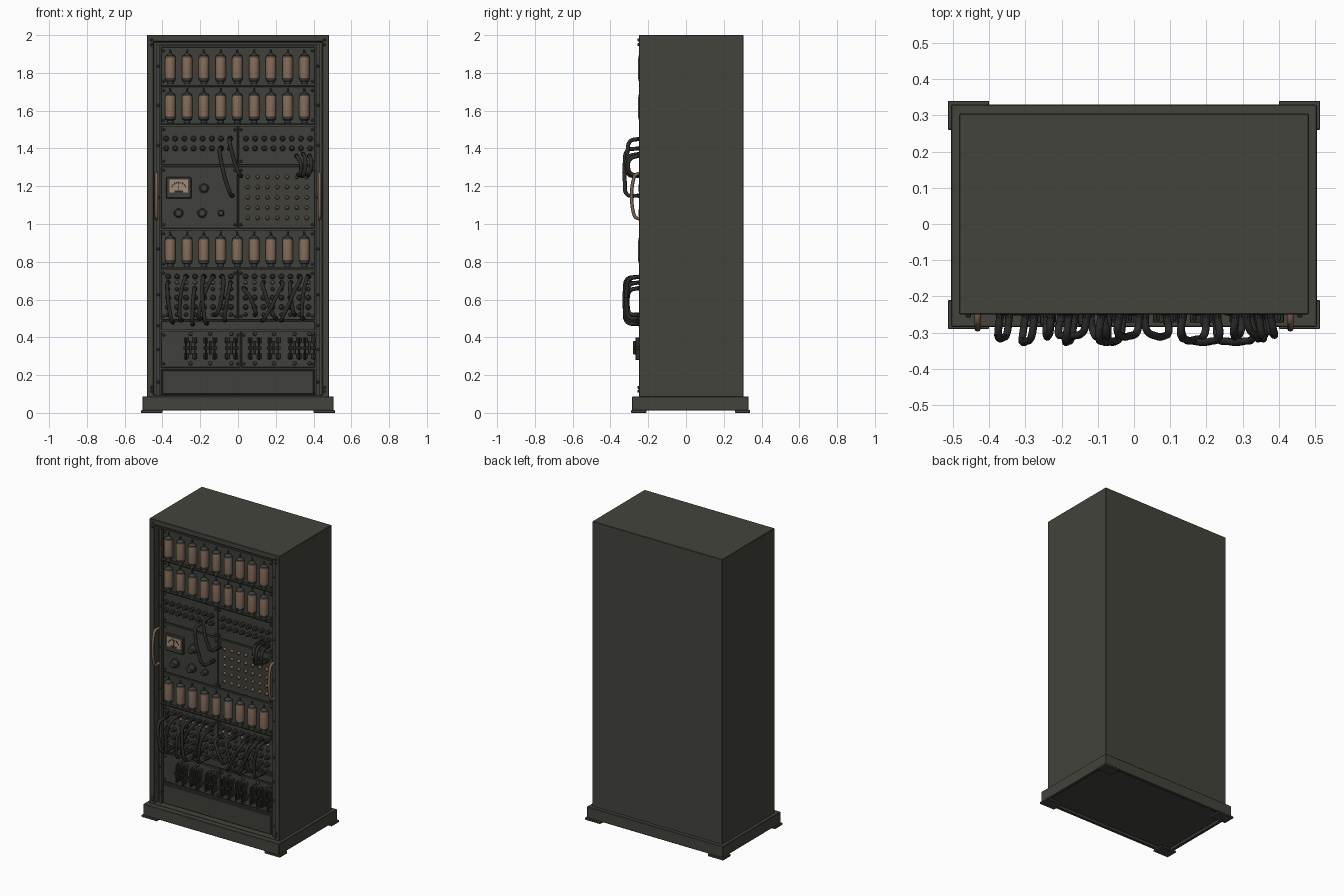
import bpy, bmesh, math, random
from mathutils import Matrix, Vector

if "Cube" in bpy.data.objects:
    bpy.data.objects.remove(bpy.data.objects["Cube"])
random.seed(4)

def mat(name, r, g, b):
    m = bpy.data.materials.new(name)
    m.diffuse_color = (r, g, b, 1)
    m.use_nodes = True
    m.node_tree.nodes["Principled BSDF"].inputs["Base Color"].default_value = m.diffuse_color
    return m

CASE = mat("olive grey paint", 0.056, 0.057, 0.046)
PANEL = mat("panel paint", 0.050, 0.052, 0.043)
BLACK = mat("black rubber", 0.025, 0.026, 0.023)
STEEL = mat("dark steel", 0.050, 0.051, 0.046)
BROWN = mat("brown glass", 0.235, 0.150, 0.100)
COPPER = mat("copper", 0.22, 0.13, 0.08)
CREAM = mat("dial face", 0.36, 0.26, 0.18)

FY = -0.212          # front of the recessed panels
FACE = Matrix.Rotation(math.pi / 2, 4, 'X')   # local z -> towards viewer


class Part:
    """One object gathered from boxes and turned shapes."""
    def __init__(self, name, material):
        self.name, self.material, self.bm = name, material, bmesh.new()

    def box(self, x0, x1, y0, y1, z0, z1):
        m = Matrix.Translation(((x0 + x1) / 2, (y0 + y1) / 2, (z0 + z1) / 2))
        s = Matrix.Diagonal((x1 - x0, y1 - y0, z1 - z0, 1))
        return bmesh.ops.create_cube(self.bm, size=1, matrix=m @ s)["verts"]

    def lathe(self, pos, profile, seg=12, rot=Matrix()):
        m = Matrix.Translation(pos) @ rot
        rings = [[self.bm.verts.new(m @ Vector((r * math.cos(a), r * math.sin(a), h)))
                  for a in (2 * math.pi * i / seg for i in range(seg))] for r, h in profile]
        for lo, hi in zip(rings, rings[1:]):
            for i in range(seg):
                j = (i + 1) % seg
                self.bm.faces.new((lo[i], lo[j], hi[j], hi[i]))
        self.bm.faces.new(rings[0][::-1])
        self.bm.faces.new(rings[-1])

    def knob(self, x, z, profile, seg=12, y=FY):
        self.lathe((x, y, z), profile, seg, FACE)

    def done(self, bevel=0, smooth=False):
        me = bpy.data.meshes.new(self.name)
        self.bm.to_mesh(me)
        self.bm.free()
        me.materials.append(self.material)
        ob = bpy.data.objects.new(self.name, me)
        bpy.context.collection.objects.link(ob)
        if bevel:
            b = ob.modifiers.new("bevel", 'BEVEL')
            b.width, b.segments, b.limit_method = bevel, 1, 'ANGLE'
        if smooth:
            bpy.ops.object.select_all(action='DESELECT')
            ob.select_set(True)
            bpy.context.view_layer.objects.active = ob
            bpy.ops.object.shade_smooth_by_angle(angle=math.radians(35))
        return ob


# cabinet: box with a recess cut into the front
p = Part("cabinet", CASE)
p.box(-0.483, 0.483, -0.25, 0.305, 0.085, 2.0)
front = min(p.bm.faces, key=lambda f: f.calc_center_median().y)
bmesh.ops.inset_individual(p.bm, faces=[front], thickness=0.05)
for v in front.verts:
    if v.co.z < 1:
        v.co.z = 0.092
inner = bmesh.ops.extrude_discrete_faces(p.bm, faces=[front])["faces"][0]
bmesh.ops.translate(p.bm, verts=inner.verts, vec=(0, 0.05, 0))
p.done(0.003)

# plinth, hollow below, and corner feet
p = Part("plinth", CASE)
p.box(-0.505, 0.505, -0.285, 0.33, 0.012, 0.088)
under = min(p.bm.faces, key=lambda f: f.calc_center_median().z)
bmesh.ops.inset_individual(p.bm, faces=[under], thickness=0.03)
inner = bmesh.ops.extrude_discrete_faces(p.bm, faces=[under])["faces"][0]
bmesh.ops.translate(p.bm, verts=inner.verts, vec=(0, 0, 0.02))
p.done(0.003)
p = Part("feet", CASE)
for x in (-0.514, 0.4):
    for y in (-0.29, 0.26):
        p.box(x, x + 0.114, y, y + 0.08, 0, 0.014)
p.done(0.002)

# side rails with screws, and header strip
p = Part("rack_rails", STEEL)
for s in (-1, 1):
    xs = sorted((s * 0.433, s * 0.412))
    p.box(xs[0], xs[1], -0.222, -0.195, 0.092, 1.95)
p.box(-0.41, 0.41, -0.235, -0.195, 1.942, 1.952)
p.done()

# recessed panels: bottom, top, edges across
ROWS = [(1.735, 1.937, (-0.41, 0.41)), (1.53, 1.727, (-0.41, 0.41)),
        (1.312, 1.52, (-0.41, 0, 0.41)), (0.977, 1.305, (-0.41, 0, 0.41)),
        (0.768, 0.969, (-0.41, 0.41)), (0.492, 0.76, (-0.41, 0, 0.41)),
        (0.438, 0.486, (-0.41, 0.41)), (0.24, 0.432, (-0.41, 0.015, 0.41)),
        (0.095, 0.232, (-0.41, 0.41))]
p, q = Part("panels", PANEL), Part("panel_screws", STEEL)
SCREW = [(0.008, 0), (0.008, 0.004), (0.004, 0.008)]
for z0, z1, xs in ROWS:
    for a, b in zip(xs, xs[1:]):
        p.box(a + 0.003, b - 0.003, FY, -0.195, z0, z1)
        if z1 - z0 > 0.1:
            for x in (a + 0.016, b - 0.016):
                for z in (z0 + 0.02, z1 - 0.02):
                    q.knob(x, z, SCREW, 8)
    for s in (-1, 1):
        q.knob(s * 0.422, (z0 + z1) / 2, SCREW, 8, -0.222)
for x in (-0.458, 0.458):
    for z in (0.115, 0.135, 1.95, 1.975):
        q.knob(x, z, SCREW, 8, -0.25)
p.box(-0.4, 0.4, FY - 0.012, FY, 0.1, 0.225)
p.done(0.002)
q.done(smooth=True)

# vacuum tubes in three rows
glass, cap, gap = Part("tube_glass", BROWN), Part("tube_caps", STEEL), Part("tube_shelves", BLACK)
for base in (1.74, 1.535, 0.775):
    gap.box(-0.41, 0.41, -0.235, -0.2, base - 0.011, base - 0.004)
    for i in range(9):
        c = (-0.358 + i * 0.0887, -0.226, base)
        cap.lathe(c, [(0.016, 0), (0.016, 0.014), (0.024, 0.017), (0.028, 0.034)], 16)
        glass.lathe(c, [(0.027, 0.034), (0.0275, 0.04), (0.0275, 0.135), (0.026, 0.142)], 16)
        cap.lathe(c, [(0.027, 0.142), (0.024, 0.152), (0.01, 0.16), (0.005, 0.165), (0.004, 0.185)], 16)
for o in (glass, cap, gap):
    o.done(smooth=True)

# jack rows and patch field
JACK = [(0.015, 0), (0.015, 0.01), (0.011, 0.013), (0.011, 0.03), (0.006, 0.034)]
SMALL = [(0.011, 0), (0.011, 0.008), (0.006, 0.016)]
j, k = Part("jacks", STEEL), Part("copper_jacks", COPPER)
for z in (1.452, 1.4):
    for i in range(8):
        j.knob(-0.381 + i * 0.0485, z, JACK, 10)
        j.knob(0.042 + i * 0.0485, z, JACK, 10)
for i in range(8):
    for x0 in (-0.37, 0.04):
        x = x0 + i * 0.0475
        for z in (0.722, 0.61, 0.56):
            j.knob(x, z, JACK, 10)
        k.knob(x, 0.69, SMALL, 10)
        j.knob(x, 0.655, SMALL, 8)
        j.knob(x, 0.52, SMALL, 8)
for i in range(7):
    for n in range(5):
        k.knob(0.052 + i * 0.052, 1.25 - n * 0.0545, SMALL, 10)
j.done(smooth=True)
k.done(smooth=True)

# meter: frame, dial, arc and needle
p = Part("meter_frame", STEEL)
p.box(-0.38, -0.247, FY - 0.02, FY, 1.135, 1.248)
p.done(0.004)
p = Part("meter_dial", CREAM)
p.box(-0.363, -0.264, FY - 0.023, FY - 0.019, 1.168, 1.235)
p.done()
p = Part("meter_marks", BLACK)
for i in range(9):
    a = math.radians(30 + i * 15)
    x, z = -0.3135 + 0.042 * math.cos(a), 1.178 + 0.042 * math.sin(a)
    p.box(x - 0.003, x + 0.003, FY - 0.025, FY - 0.022, z - 0.005, z + 0.005)
p.box(-0.315, -0.312, FY - 0.025, FY - 0.022, 1.168, 1.215)
p.box(-0.335, -0.292, FY - 0.025, FY - 0.022, 1.168, 1.178)
p.done()

# control knobs
p = Part("control_knobs", STEEL)
for x, z, r in ((-0.18, 1.19, 0.03), (-0.315, 1.058, 0.03), (-0.19, 1.058, 0.03), (-0.09, 1.058, 0.021)):
    p.knob(x, z, [(r, 0), (r, 0.008), (r * 0.8, 0.01), (r * 0.75, 0.035), (r * 0.55, 0.04)], 18)
p.done(smooth=True)

# knife switches
p, q = Part("knife_switches", BLACK), Part("switch_blocks", STEEL)
for x in (-0.252, -0.147, -0.034, 0.089, 0.19, 0.3, 0.378):
    for s in (-0.023, 0.023):
        q.box(x + s - 0.012, x + s + 0.012, FY - 0.025, FY, 0.285, 0.315)
        q.box(x + s - 0.012, x + s + 0.012, FY - 0.025, FY, 0.37, 0.4)
        p.box(x + s - 0.005, x + s + 0.005, FY - 0.055, FY, 0.28, 0.4)
    p.box(x - 0.036, x + 0.036, FY - 0.06, FY - 0.03, 0.335, 0.352)
    p.box(x - 0.007, x + 0.007, FY - 0.068, FY - 0.03, 0.31, 0.38)
    q.knob(x, 0.262, SMALL, 8)
    q.knob(x, 0.418, SMALL, 8)
p.done(0.002)
q.done(0.002)


def tube(name, pts, r, material):
    """Round rod or cable along a smooth path."""
    cu = bpy.data.curves.new(name, 'CURVE')
    cu.dimensions, cu.bevel_depth, cu.bevel_resolution = '3D', r, 2
    cu.resolution_u, cu.use_fill_caps = 6, True
    sp = cu.splines.new('BEZIER')
    sp.bezier_points.add(len(pts) - 1)
    for b, co in zip(sp.bezier_points, pts):
        b.co, b.handle_left_type, b.handle_right_type = co, 'AUTO', 'AUTO'
    cu.materials.append(material)
    ob = bpy.data.objects.new(name, cu)
    bpy.context.collection.objects.link(ob)


# copper grab handles
for side, x in (("left", -0.432), ("right", 0.432)):
    tube(side + "_handle", [(x, -0.215, 1.03), (x, -0.262, 1.032), (x, -0.277, 1.055),
                            (x, -0.277, 1.24), (x, -0.262, 1.263), (x, -0.215, 1.265)], 0.009, COPPER)

# patch cables with plugs: start x, z, end x, z, sag below the end, reach
CABLES = [(-0.37, 0.69, -0.345, 0.48, -0.325), (-0.275, 0.72, -0.30, 0.49, -0.335),
          (-0.23, 0.66, -0.24, 0.47, -0.32), (-0.18, 0.72, -0.165, 0.475, -0.335),
          (-0.13, 0.72, -0.2, 0.50, -0.32), (-0.04, 0.69, -0.07, 0.49, -0.335),
          (-0.085, 0.72, -0.12, 0.52, -0.325), (0.03, 0.66, 0.09, 0.52, -0.32),
          (0.23, 0.69, 0.13, 0.49, -0.335), (0.135, 0.69, 0.2, 0.50, -0.33),
          (0.33, 0.72, 0.23, 0.49, -0.335), (0.28, 0.69, 0.3, 0.52, -0.32),
          (0.37, 0.72, 0.345, 0.50, -0.325),
          (-0.09, 1.4, -0.03, 1.15, -0.335), (-0.04, 1.45, 0.015, 1.255, -0.32),
          (0.31, 1.36, 0.32, 1.26, -0.315), (0.345, 1.37, 0.34, 1.255, -0.325),
          (0.378, 1.36, 0.37, 1.26, -0.315)]
PLUG = [(0.013, 0), (0.013, 0.035), (0.010, 0.05)]
p = Part("cable_plugs", BLACK)
for n, (x0, z0, x1, z1, y) in enumerate(CABLES):
    b = random.uniform(-0.02, 0.02)
    pts = [(x0, -0.255, z0), (x0 + b / 2, y + 0.025, z0 - 0.012)]
    for t in (0.3, 0.7):
        pts.append((x0 + (x1 - x0) * t + b, y + 0.011, z0 + (z1 - z0) * t))
    pts += [(x1 + b / 2, y + 0.025, z1 + 0.005), (x1, -0.255, z1)]
    tube("patch_cable_%d" % (n + 1), pts, 0.0105, BLACK)
    p.knob(x0, z0, PLUG, 10)
    p.knob(x1, z1, PLUG, 10)
p.done(smooth=True)
